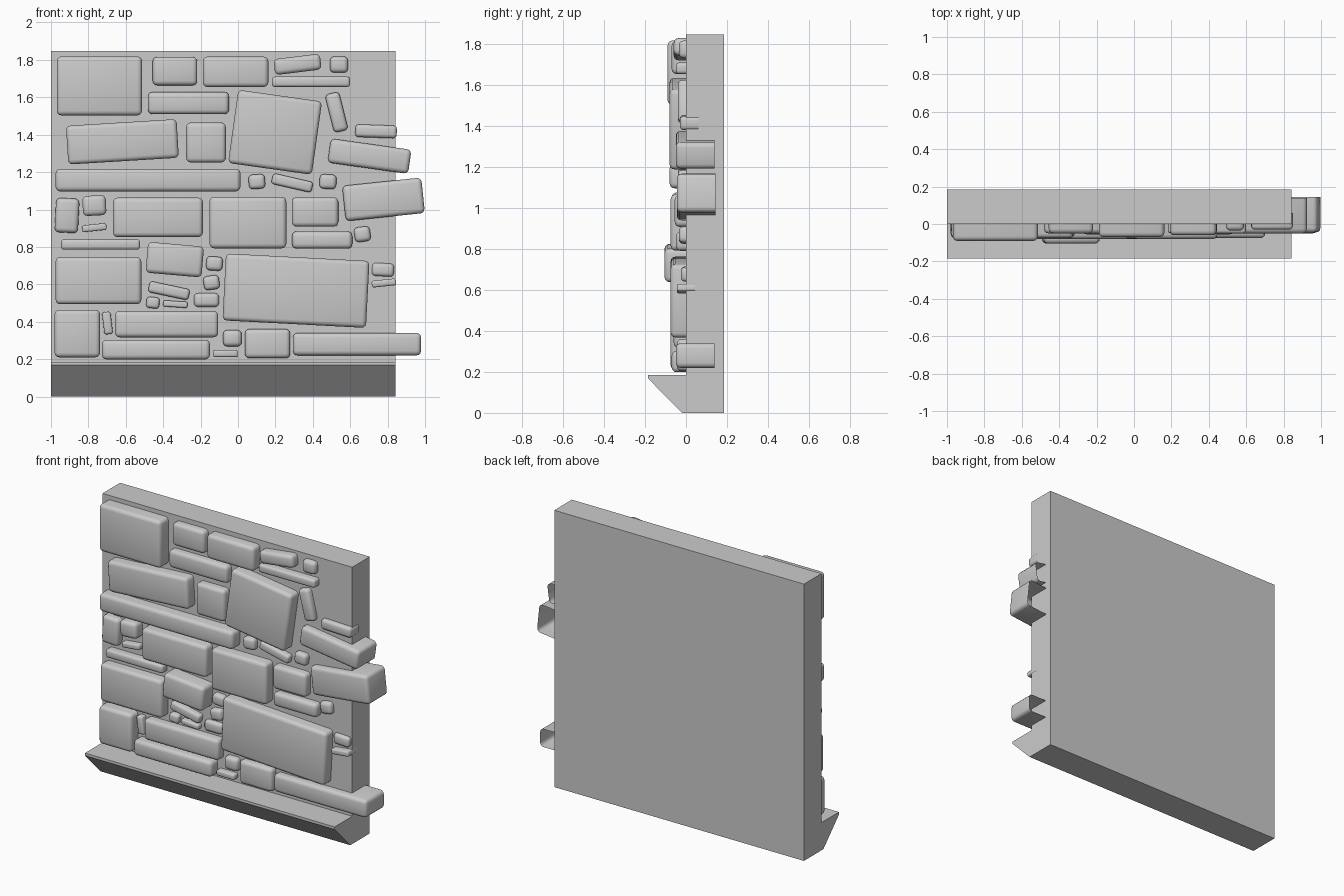
import bpy, bmesh
from math import radians
from mathutils import Matrix


def finish(bm, name, smooth=False):
    bmesh.ops.recalc_face_normals(bm, faces=bm.faces)
    me = bpy.data.meshes.new(name)
    bm.to_mesh(me)
    bm.free()
    ob = bpy.data.objects.new(name, me)
    bpy.context.collection.objects.link(ob)
    if smooth:
        bpy.ops.object.select_all(action='DESELECT')
        ob.select_set(True)
        bpy.context.view_layer.objects.active = ob
        bpy.ops.object.shade_smooth_by_angle(angle=radians(40))
    return ob


def stone(name, x, z, w, h, out, rot=0):
    """Rounded stone, open at the back where it is set into the wall."""
    depth = 0.19 if w * h > 0.03 else 0.09
    bm = bmesh.new()
    bmesh.ops.create_cube(bm, size=1, matrix=Matrix.Diagonal((w, depth, h, 1)))
    back = [f for f in bm.faces if f.calc_center_median().y > depth * 0.4]
    bmesh.ops.delete(bm, geom=back, context='FACES_ONLY')
    edges = [e for e in bm.edges if not e.is_boundary]
    bmesh.ops.bevel(bm, geom=edges, offset=min(0.024, 0.28 * min(w, h)),
                    segments=3, profile=0.5, affect='EDGES')
    bmesh.ops.transform(bm, verts=bm.verts,
                        matrix=Matrix.Translation((x, depth / 2 - out, z))
                        @ Matrix.Rotation(radians(-rot), 4, 'Y'))
    # recalc on an open shell: make the front face point to -y
    finish(bm, name, smooth=True)


def course(name, stones):
    for i, s in enumerate(stones):
        stone(f"{name}_stone_{i + 1}", *s)


# Backing wall with sloped ledge: one profile (y, z) extruded along x
profile = [(0.185, 0), (-0.02, 0), (-0.185, 0.168), (-0.185, 0.185),
           (0, 0.185), (0, 1.847), (0.185, 1.847)]
bm = bmesh.new()
face = bm.faces.new([bm.verts.new((-1, y, z)) for y, z in profile])
ext = bmesh.ops.extrude_face_region(bm, geom=[face])
bmesh.ops.translate(bm, vec=(1.843, 0, 0),
                    verts=[v for v in ext['geom'] if isinstance(v, bmesh.types.BMVert)])
finish(bm, "wall_with_ledge")

# Stones, course by course: x, z, width, height, projection, tilt in degrees
course("top", [
    (-.741, 1.661, .455, .315, .09), (-.337, 1.74, .238, .152, .05),
    (-.013, 1.736, .35, .162, .07), (.318, 1.776, .25, .085, .06, 7),
    (.54, 1.775, .098, .087, .035), (.39, 1.683, .417, .055, .05),
    (-.265, 1.569, .433, .118, .05)])

course("upper", [
    (.198, 1.413, .452, .395, .08, -8), (.527, 1.52, .078, .21, .04, 14),
    (.738, 1.418, .222, .068, .03, -2), (.703, 1.285, .435, .13, .05, -8),
    (-.618, 1.362, .592, .207, .075, 3.5), (-.171, 1.358, .212, .213, .055)])

course("middle", [
    (-.481, 1.157, .988, .12, .08), (.101, 1.149, .088, .078, .04, 4),
    (.29, 1.142, .22, .058, .04, -13), (.481, 1.149, .09, .078, .04, -3),
    (.778, 1.054, .425, .19, .045, 6), (-.914, .968, .125, .184, .05, -3),
    (-.768, 1.021, .125, .107, .07, 3), (-.768, .903, .13, .036, .04, 6),
    (-.428, .958, .48, .21, .07), (.053, .93, .41, .275, .075),
    (.412, .987, .248, .157, .055), (.45, .837, .322, .092, .05),
    (.665, .868, .086, .08, .035, 8)])

course("lower", [
    (-.735, .813, .422, .056, .05), (-.746, .62, .458, .252, .07),
    (-.338, .732, .3, .165, .105, -5), (-.126, .711, .088, .075, .04, -4),
    (-.142, .609, .085, .075, .04, 8), (-.369, .566, .22, .06, .04, -12),
    (-.455, .502, .07, .06, .035, -6), (-.335, .494, .13, .033, .035, -4),
    (-.168, .516, .133, .073, .03), (.31, .566, .768, .358, .075, -3),
    (.775, .678, .118, .07, .025, -3), (.78, .607, .13, .036, .045, 6)])

course("bottom", [
    (-.859, .337, .243, .254, .075), (-.698, .393, .046, .12, .04, 7),
    (-.382, .387, .552, .14, .06), (-.439, .251, .577, .105, .07),
    (-.03, .312, .1, .088, .04), (-.068, .23, .133, .038, .04),
    (.158, .283, .242, .156, .045), (.636, .28, .685, .12, .05)])
